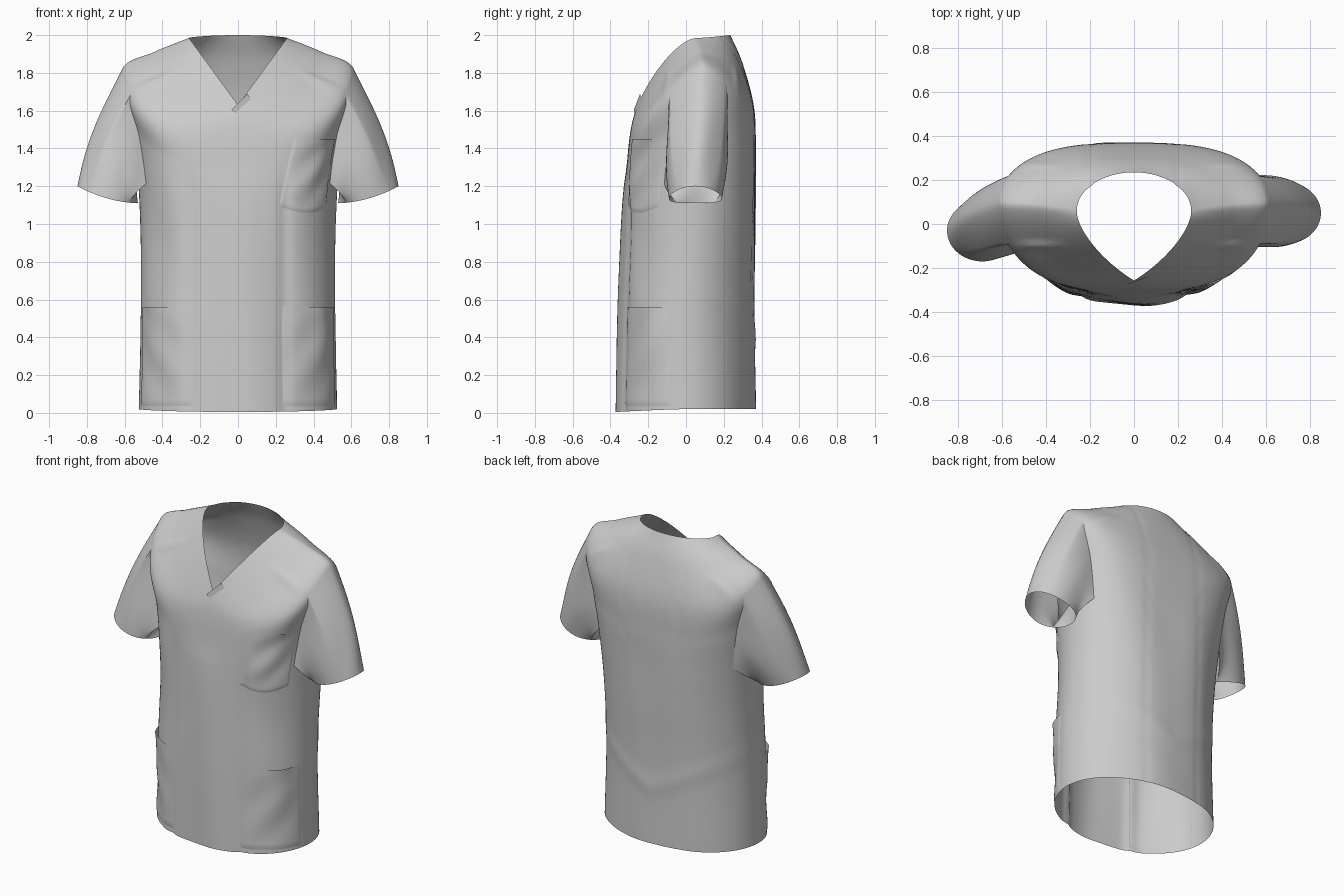
import bpy, bmesh
from math import sin, cos, pi, exp, atan2, radians
from mathutils import Vector

if "Cube" in bpy.data.objects:
    bpy.data.objects.remove(bpy.data.objects["Cube"])

cloth = bpy.data.materials.new("light grey cloth")
cloth.use_nodes = True
GREY = (0.6, 0.6, 0.6, 1)
cloth.diffuse_color = GREY
cloth.node_tree.nodes["Principled BSDF"].inputs["Base Color"].default_value = GREY

# Key rings, neck to hem:
# half width, centre y, front y, back y, side z, front z, back z, roundness (lower is boxier)
RINGS = [
    (.26, .06, -.257, .235, 1.985, 1.63, 2.0, 1),
    (.44, .08, -.282, .30, 1.912, 1.55, 1.85, .82),
    (.615, .09, -.30, .36, 1.815, 1.45, 1.62, .66),
    (.565, .09, -.315, .37, 1.55, 1.3, 1.4, .66),
    (.53, .07, -.33, .37, 1.25, 1.15, 1.2, .72),
    (.515, .03, -.345, .37, .9, .88, .9, .85),
    (.515, 0, -.36, .365, .5, .5, .5, .92),
    (.525, 0, -.37, .37, .02, .005, .02, .92),
]
LAST = len(RINGS) - 1
SEGS, STEPS = 144, 12


def bump(v, centre, width):
    return exp(-((v - centre) / width) ** 2)


def ramp(v, a, b):
    k = min(1, max(0, (v - a) / (b - a)))
    return k * k * (3 - 2 * k)


def key_point(i, ang):
    w, yc, front, back, zs, zf, zb, power = RINGS[max(0, min(LAST, i))]
    c, s = cos(ang), sin(ang)
    x = w * abs(c) ** power * (1 if c > 0 else -1)
    if s >= 0:
        return Vector((x, yc + (back - yc) * s, zs + (zb - zs) * s ** 1.35))
    # The neck ring comes to a V at the front
    drop, fall = ((1 - abs(c) - s) / 2, 1 - abs(c)) if i <= 0 else (-s, (-s) ** 1.3)
    return Vector((x, yc + (front - yc) * drop, zs + (zf - zs) * fall))


def surface(t, ang, lift=0):
    """Point of the draped body: smooth interpolation of the rings plus folds."""
    i = min(int(t), LAST - 1)
    f = t - i
    a, b, c, d = (key_point(i + k, ang) for k in (-1, 0, 1, 2))
    if i == 0:
        a = 2 * b - c
    if i == LAST - 1:
        d = 2 * c - b
    p = b + .5 * f * (c - a + f * (2 * a - 5 * b + 4 * c - d + f * (3 * (b - c) + d - a)))
    x, s = p.x, sin(ang)
    low = ramp(t, 2.6, 4.5)
    out = lift
    if s < 0:
        out -= .012 * low * bump(abs(x), .25, .03) * -s
        out += .005 * low * sin(17 * x + 1.5 * p.z) * -s
        out += .004 * low * sin(9 * p.z + 8 * x) * bump(abs(x), .4, .12)
        p.z += .018 * bump(p.y, -.1, .016) * bump(abs(x), .43, .1) * ramp(t, .3, .8) * (t < 2.2)
    else:
        out -= .004 * bump(abs(x), .2, .012) * s
        out += .004 * low * sin(13 * x - 2 * p.z) * s
        out += .006 * bump(p.z, .38 + .5 * abs(x), .05) * s
        p.z += .016 * bump(p.y, .27, .016) * bump(abs(x), .45, .09) * (t < 2.2)
    return p + Vector((cos(ang) * .7, s, 0)) * out


def at_height(z, ang, lift=0):
    lo, hi = 0, LAST
    for _ in range(24):
        mid = (lo + hi) / 2
        if surface(mid, ang).z > z:
            lo = mid
        else:
            hi = mid
    return surface(lo, ang, lift)


def finish(name, bm):
    bmesh.ops.delete(bm, geom=[v for v in bm.verts if not v.link_faces], context="VERTS")
    mesh = bpy.data.meshes.new(name)
    bm.to_mesh(mesh)
    bm.free()
    mesh.materials.append(cloth)
    obj = bpy.data.objects.new(name, mesh)
    bpy.context.collection.objects.link(obj)
    bpy.ops.object.select_all(action="DESELECT")
    obj.select_set(True)
    bpy.context.view_layer.objects.active = obj
    bpy.ops.object.shade_smooth_by_angle(angle=radians(50))


def skin(bm, rows, closed, skip=lambda i, j: False):
    """Quads between rows of points."""
    vs = [[bm.verts.new(p) for p in row] for row in rows]
    n = len(vs[0])
    for i in range(len(vs) - 1):
        for j in range(n if closed else n - 1):
            if not skip(i, j):
                k = (j + 1) % n
                bm.faces.new((vs[i][j], vs[i + 1][j], vs[i + 1][k], vs[i][k]))


# Body with open armholes: rows from ARM_TOP to ARM_END, HALF segments each side
ARM_TOP, ARM_END, HALF = 2 * STEPS, 4 * STEPS, 11


def in_armhole(i, j):
    near = min((j - c) % SEGS for c in (-HALF, SEGS // 2 - HALF))
    return ARM_TOP <= i < ARM_END and near < 2 * HALF


bm = bmesh.new()
skin(bm, [[surface(i / STEPS, 2 * pi * j / SEGS) for j in range(SEGS)]
          for i in range(LAST * STEPS + 1)], True, in_armhole)
finish("body", bm)

# Sleeves: each grows from the armhole edge to a tilted oval cuff
for name, side, shift in (("left_sleeve", 1, 0), ("right_sleeve", -1, -.08)):
    rows_n = ARM_END - ARM_TOP
    edge = [(0, j) for j in range(-HALF, HALF)]
    edge += [(i, HALF) for i in range(rows_n)]
    edge += [(rows_n, j) for j in range(HALF, -HALF, -1)]
    edge += [(i, -HALF) for i in range(rows_n, 0, -1)]
    if side < 0:
        edge.reverse()
    rows = []
    for k in range(25):
        f = k / 24
        row = []
        for i, j in edge:
            ang = 2 * pi * j / SEGS
            start = surface((ARM_TOP + i) / STEPS, ang if side > 0 else pi - ang)
            a = atan2(j / HALF, 1 - 2 * i / rows_n)
            cuff = Vector((side * (.69 + .16 * cos(a)), .05 + shift + .14 * sin(a),
                           1.155 + .045 * cos(a) - .02 * sin(a) ** 2))
            puff = sin(pi * f) * (.026 + .009 * sin(5 * a + 2 * f) * f)
            row.append(start.lerp(cuff, f) + Vector((side * max(cos(a), .3), .5 * sin(a), 0)) * puff)
        rows.append(row)
    bm = bmesh.new()
    skin(bm, rows, True)
    bmesh.ops.recalc_face_normals(bm, faces=bm.faces)
    finish(name, bm)


# Pockets: patches lifted off the body, with the rim tucked back into it
def pocket(name, side, a0, a1, top, bottom, sag, gape):
    bm = bmesh.new()
    nu, nv = 28, 24
    rows = []
    for i in range(nv + 1):
        row = []
        for j in range(nu + 1):
            u, v = j / nu, i / nv
            ang = radians(a0 + (a1 - a0) * u)
            if side < 0:
                ang = pi - ang
            z = top + (bottom - sag * sin(pi * u) - top) * v
            lift = .005 + gape * bump(u, .62, .18) * (1 - v) ** 3
            lift += .006 * sin(7 * u + 9 * v) * sin(pi * u) * sin(pi * v)
            if j in (0, nu) or i == nv:
                lift = -.002
            row.append(at_height(z, ang, lift))
        rows.append(row)
    skin(bm, rows, False)
    bmesh.ops.recalc_face_normals(bm, faces=bm.faces)
    finish(name, bm)


pocket("chest_pocket", 1, -72, -30, 1.45, 1.09, .035, .006)
pocket("left_hip_pocket", 1, -65, -12, .56, .03, 0, .02)
pocket("right_hip_pocket", -1, -65, -12, .56, .03, 0, .02)

# Overlapping tip of the neckline, its lower edge sunk into the body
bm = bmesh.new()
tip = [(.05, -.243, 1.69), (-.035, -.276, 1.605), (0, -.27, 1.57), (.08, -.235, 1.64)]
bm.faces.new([bm.verts.new(p) for p in tip])
finish("neck_overlap", bm)
